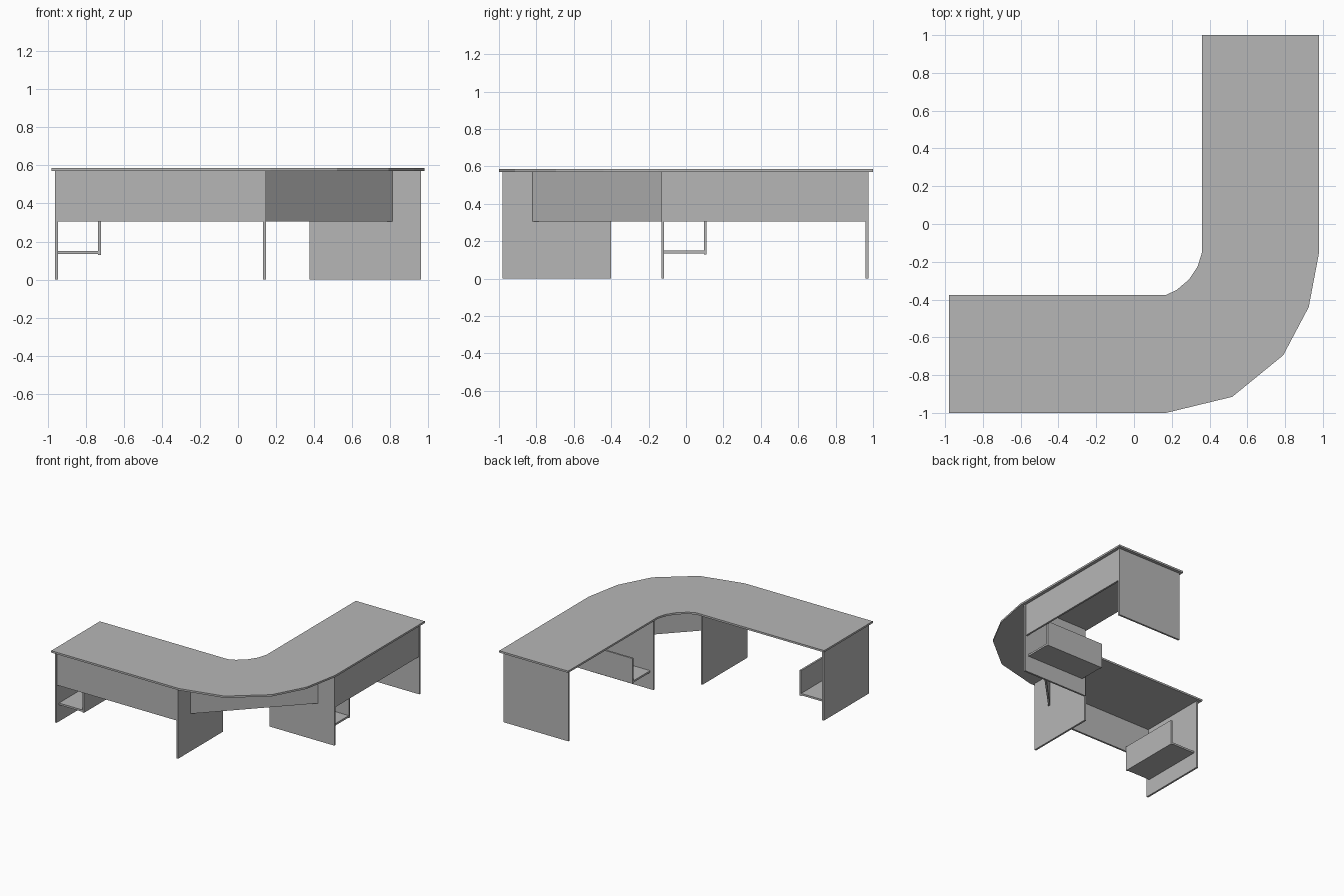
import bpy, bmesh
from mathutils import Vector

cube = bpy.data.objects.get("Cube")
if cube:
    bpy.data.objects.remove(cube, do_unlink=True)

grey = bpy.data.materials.new("plain_grey")
grey.use_nodes = True
GREY = (0.47, 0.47, 0.47, 1)
grey.diffuse_color = GREY
grey.node_tree.nodes["Principled BSDF"].inputs["Base Color"].default_value = GREY


def slab(name, outline, z0, z1):
    """Extrude a counter-clockwise flat outline from z0 up to z1."""
    bm = bmesh.new()
    base = bm.faces.new([bm.verts.new((x, y, z0)) for x, y in outline])
    up = bmesh.ops.extrude_face_region(bm, geom=[base], use_keep_orig=True)
    verts = [v for v in up["geom"] if isinstance(v, bmesh.types.BMVert)]
    bmesh.ops.translate(bm, verts=verts, vec=(0, 0, z1 - z0))
    bmesh.ops.recalc_face_normals(bm, faces=bm.faces[:])
    mesh = bpy.data.meshes.new(name)
    bm.to_mesh(mesh)
    bm.free()
    mesh.materials.append(grey)
    obj = bpy.data.objects.new(name, mesh)
    bpy.context.collection.objects.link(obj)
    return obj


def panel(name, x0, x1, y0, y1, z0, z1):
    return slab(name, [(x0, y0), (x1, y0), (x1, y1), (x0, y1)], z0, z1)


T = 0.015            # board thickness
TOP, UNDER = 0.585, 0.57
APRON = 0.305        # lower edge of the modesty panels

# Curved corner worktop
slab("worktop", [
    (-0.98, -1), (0.17, -1), (0.52, -0.915), (0.79, -0.695), (0.925, -0.44),
    (0.98, -0.15), (0.98, 1), (0.36, 1), (0.36, -0.15), (0.337, -0.225),
    (0.29, -0.295), (0.225, -0.35), (0.17, -0.375), (-0.98, -0.375)], UNDER, TOP)

# Side wing: end panels, modesty panel and storage shelf
for name, x in (("side_wing_outer_leg", -0.96), ("side_wing_inner_leg", 0.132)):
    panel(name, x, x + T, -0.98, -0.4, 0, UNDER)
panel("side_wing_modesty_panel", -0.945, 0.132, -0.975, -0.96, APRON, UNDER)
panel("side_wing_shelf", -0.945, -0.735, -0.95, -0.43, 0.135, 0.15)
panel("side_wing_shelf_divider", -0.735, -0.72, -0.95, -0.43, 0.13, 0.335)

# Rear wing: the same parts turned a quarter
for name, y in (("rear_wing_outer_leg", 0.96), ("rear_wing_inner_leg", -0.132)):
    panel(name, 0.375, 0.96, y, y + T, 0, UNDER)
panel("rear_wing_modesty_panel", 0.94, 0.955, -0.117, 0.96, APRON, UNDER)
panel("rear_wing_shelf", 0.405, 0.93, -0.117, 0.095, 0.135, 0.15)
panel("rear_wing_shelf_divider", 0.405, 0.93, 0.095, 0.11, 0.13, 0.335)

# Diagonal modesty panel across the corner
a, b = Vector((0.147, -0.82)), Vector((0.812, -0.132))
d = (b - a).normalized()
n = Vector((-d.y, d.x)) * T
slab("corner_modesty_panel", [a, b, b + n, a + n], APRON, UNDER)
